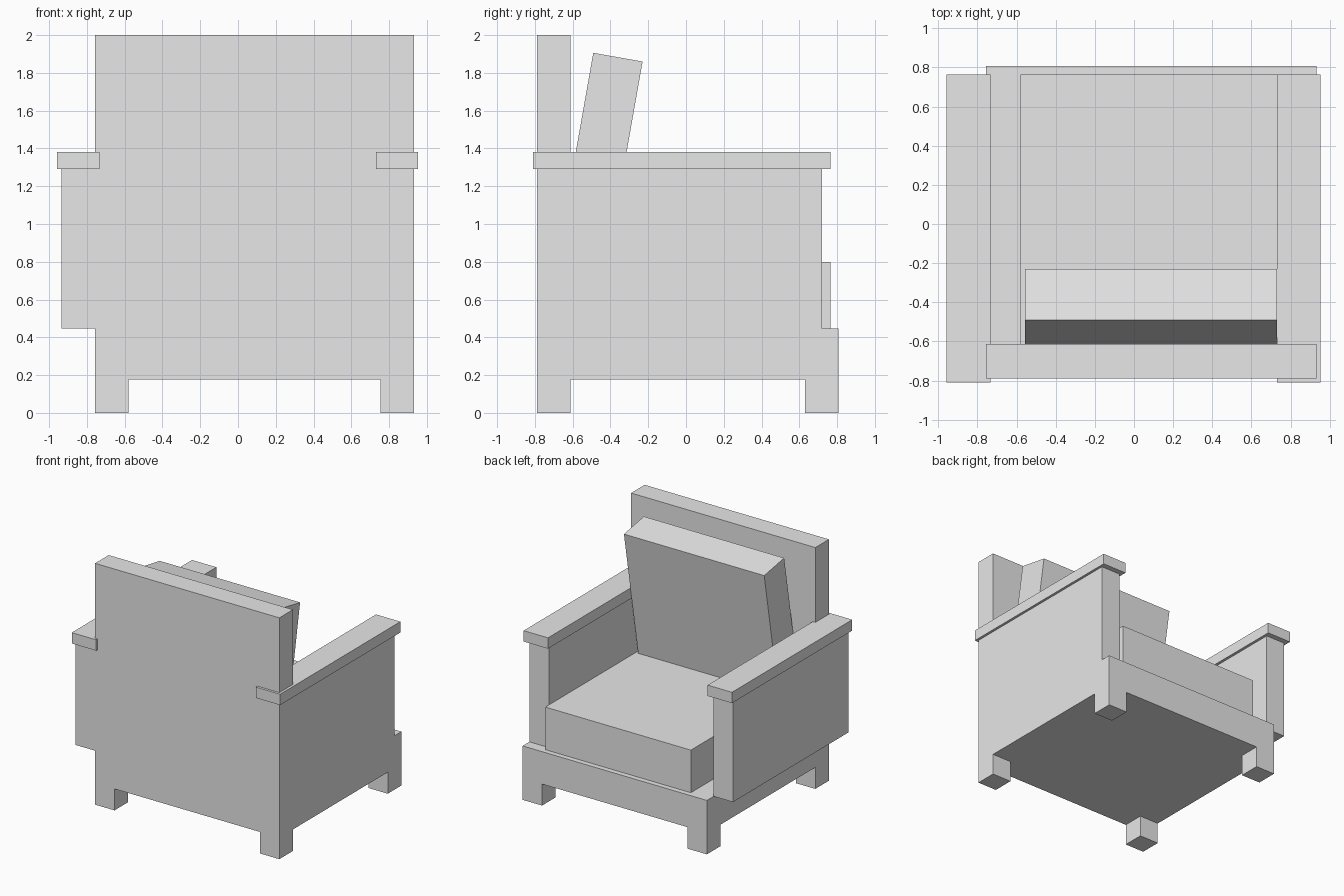
import bpy
from math import radians
from mathutils import Matrix, Vector

if "Cube" in bpy.data.objects:
    bpy.data.objects.remove(bpy.data.objects["Cube"])

grey = bpy.data.materials.new("light grey")
grey.diffuse_color = (0.8, 0.8, 0.8, 1)
grey.use_nodes = True
grey.node_tree.nodes["Principled BSDF"].inputs["Base Color"].default_value = grey.diffuse_color


def box(name, x, y, z):
    """Box spanning the given (min, max) ranges."""
    bpy.ops.mesh.primitive_cube_add(size=1)
    ob = bpy.context.object
    ob.name = name
    size = [b - a for a, b in (x, y, z)]
    ob.data.transform(Matrix.Diagonal((*size, 1)))
    ob.location = [(a + b) / 2 for a, b in (x, y, z)]
    ob.data.materials.append(grey)
    return ob


X0, X1 = -0.757, 0.932   # base sides
Y0, Y1 = -0.79, 0.808    # base back and front
T = 0.178                # panel thickness and leg size

# Four square legs and the base frame
for side, x in (("left", X0), ("right", X1 - T)):
    for end, y in (("back", Y0), ("front", Y1 - T)):
        box(f"{end}_{side}_leg", (x, x + T), (y, y + T), (0, T))
box("base", (X0, X1), (Y0, Y1), (T, 0.447))

# Backrest
box("backrest", (X0, X1), (Y0, Y0 + T), (0.447, 2.0))

# Arms: the left one hangs outside the base, the right one is flush with it
box("left_arm_panel", (X0 - T, X0), (Y0, 0.72), (0.447, 1.29))
box("right_arm_panel", (X1 - T, X1), (Y0 + T, 0.72), (0.447, 1.29))
for side, x in (("left", -0.957), ("right", 0.73)):
    box(f"{side}_armrest", (x, x + 0.223), (-0.81, 0.765), (1.29, 1.38))

# Seat cushion
box("seat_cushion", (-0.58, X1 - T), (Y0 + T, 0.765), (0.447, 0.8))

# Back cushion, tilted about its top front edge
cushion = box("back_cushion", (-0.556, 0.73), (-0.265, 0), (-1.08, 0))
turn = Matrix.Rotation(radians(-10), 4, 'X')
cushion.matrix_world = (Matrix.Translation(Vector((0, -0.23, 1.86))) @ turn
                        @ Matrix.Translation(cushion.location))
